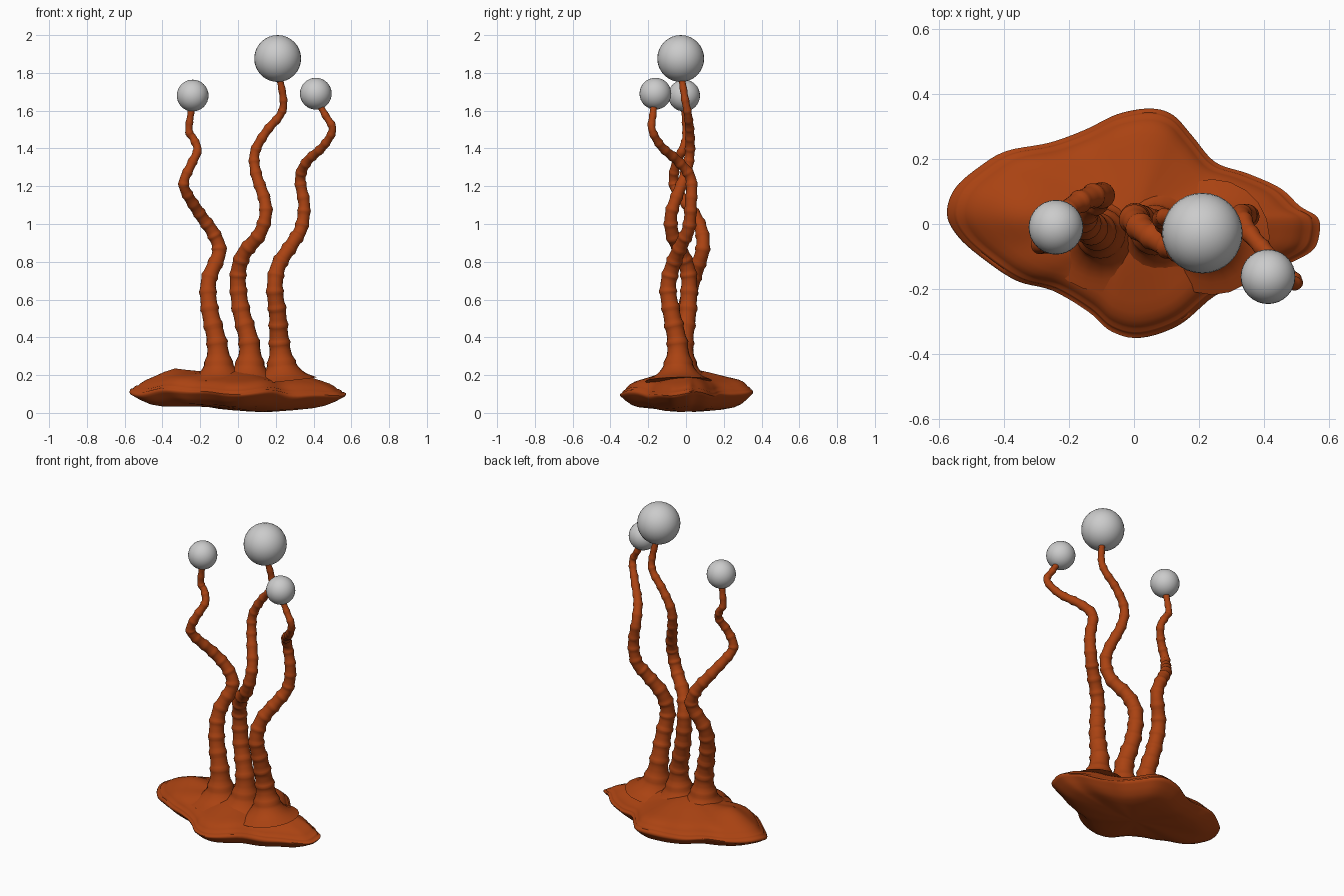
import bpy, bmesh, math
from mathutils import Vector

if "Cube" in bpy.data.objects:
    bpy.data.objects.remove(bpy.data.objects["Cube"])

rust = bpy.data.materials.new("rust")
rust.diffuse_color = (0.40, 0.055, 0.006, 1)
rust.use_nodes = True
rust.node_tree.nodes["Principled BSDF"].inputs["Base Color"].default_value = rust.diffuse_color


def finish(bm, name, mat=None, angle=60):
    bmesh.ops.recalc_face_normals(bm, faces=bm.faces)
    me = bpy.data.meshes.new(name)
    bm.to_mesh(me)
    bm.free()
    ob = bpy.data.objects.new(name, me)
    bpy.context.collection.objects.link(ob)
    if mat:
        me.materials.append(mat)
    bpy.ops.object.select_all(action='DESELECT')
    ob.select_set(True)
    bpy.context.view_layer.objects.active = ob
    bpy.ops.object.shade_smooth_by_angle(angle=math.radians(angle))
    return ob


def spline(pts, steps, closed=False):
    """Catmull-Rom curve through the points."""
    n, out = len(pts), []
    get = (lambda i: pts[i % n]) if closed else (lambda i: pts[max(0, min(n - 1, i))])
    for i in range(n if closed else n - 1):
        a, b, c, d = (get(i + k) for k in (-1, 0, 1, 2))
        for s in range(steps):
            t = s / steps
            out.append(0.5 * (2 * b + (c - a) * t + (2 * a - 5 * b + 4 * c - d) * t * t
                              + (3 * b - a - 3 * c + d) * t ** 3))
    return out if closed else out + [pts[-1]]


def skin(bm, rings):
    """Bridge rings of equal size and close both ends."""
    loops = [[bm.verts.new(p) for p in r] for r in rings]
    n = len(loops[0])
    for a, b in zip(loops, loops[1:]):
        for i in range(n):
            j = (i + 1) % n
            bm.faces.new((a[i], a[j], b[j], b[i]))
    for end in (loops[0], loops[-1]):
        bm.faces.new(end)


# Lumpy base: an outline scaled through a profile of (scale, height)
outline = [(-.575, .03), (-.55, .11), (-.47, .18), (-.39, .225), (-.26, .25), (-.15, .29),
           (-.05, .338), (.05, .355), (.12, .335), (.18, .27), (.25, .19), (.35, .155),
           (.45, .11), (.51, .055), (.565, .02), (.57, -.03), (.55, -.08), (.48, -.12),
           (.36, -.175), (.25, -.22), (.14, -.31), (.02, -.35), (-.07, -.33), (-.14, -.27),
           (-.25, -.205), (-.36, -.175), (-.46, -.11), (-.54, -.04)]
profile = [(.02, .02), (.3, .02), (.55, .025), (.72, .032), (.82, .045), (.91, .068),
           (.97, .088), (.995, .096), (1, .104), (.99, .111), (.965, .114), (.96, .121),
           (.945, .127), (.92, .13), (.9, .142), (.85, .158), (.78, .17), (.68, .18), (.58, .19),
           (.48, .2), (.36, .212), (.24, .222), (.12, .23), (.02, .232)]
edge = spline([Vector((x, y, 0)) for x, y in outline], 5, True)


def lump(x, y, z, s, top):
    a = math.atan2(y / .35, x / .57)
    z -= .022 * x
    z += s * s * (.009 * math.sin(5 * a + 1) + .006 * math.sin(9 * a))
    if top:
        fade = max(0, 1 - s) * 2.2
        z += min(1, fade) * .045 * math.exp(-((x + .36) / .1) ** 2 - (y / .13) ** 2)
        z += min(1, fade) * .022 * math.exp(-((x - .33) / .1) ** 2 - (y / .1) ** 2)
    else:
        z += .014 * math.sin(9 * x + 4 * y + 3.6) * (1 - s * .6)
    return Vector((x, y, max(0, z)))


bm = bmesh.new()
skin(bm, [[lump(p.x * s, p.y * s, z, s, k > 8) for p in edge]
          for k, (s, z) in enumerate(profile)])
finish(bm, "base", rust)


# Ringed wavy stalks with flared feet
def stalk(name, path, r0=.056, r1=.016, sides=20):
    pts = spline([Vector(p) for p in path], 14)
    dist = [0]
    for a, b in zip(pts, pts[1:]):
        dist.append(dist[-1] + (b - a).length)
    side, rings = Vector((1, 0, 0)), []
    for i, p in enumerate(pts):
        t = (pts[min(i + 1, len(pts) - 1)] - pts[max(i - 1, 0)]).normalized()
        side = (side - t * side.dot(t)).normalized()
        up = t.cross(side)
        f = dist[i] / dist[-1]
        r = r0 + (r1 - r0) * f ** .9
        gap = .105 - .03 * f
        d = (dist[i] + .05) % gap - gap / 2
        r *= .97 + .16 * math.exp(-(d / .014) ** 2)
        r += .115 * math.exp(-max(0, p.z - .17) / .055)
        rings.append([p + r * (math.cos(q) * side + math.sin(q) * up)
                      for q in (2 * math.pi * k / sides for k in range(sides))])
    bm = bmesh.new()
    skin(bm, rings)
    finish(bm, name, rust)


stalk("left_stalk", [
    (-.10, -.03, .17), (-.11, -.025, .36), (-.15, 0, .55), (-.155, .035, .70), (-.10, .085, .85),
    (-.13, .085, .95), (-.20, .045, 1.05), (-.275, -.045, 1.17), (-.285, -.065, 1.23),
    (-.25, -.055, 1.31), (-.215, -.02, 1.39), (-.235, 0, 1.45), (-.26, 0, 1.50),
    (-.24, -.01, 1.64)])
stalk("middle_stalk", [
    (.06, -.02, .17), (.06, -.015, .36), (.015, .01, .55), (0, .015, .72), (.03, -.02, .84),
    (.11, -.07, .94), (.145, -.08, 1.04), (.14, -.055, 1.13), (.095, 0, 1.27), (.09, .02, 1.38),
    (.15, .02, 1.49), (.225, .01, 1.58), (.24, -.005, 1.66), (.21, -.03, 1.82)])
stalk("right_stalk", [
    (.24, -.04, .17), (.22, -.045, .36), (.21, -.075, .52), (.195, -.095, .66), (.215, -.07, .78),
    (.29, -.02, .90), (.335, .015, .98), (.35, .025, 1.10), (.33, .025, 1.24), (.365, -.04, 1.33),
    (.45, -.13, 1.41), (.50, -.18, 1.50), (.46, -.175, 1.58), (.41, -.165, 1.67)])

# Balls on the tips
for name, pos, r in (("left_ball", (-.24, -.01, 1.68), .084),
                     ("middle_ball", (.21, -.028, 1.876), .124),
                     ("right_ball", (.412, -.162, 1.69), .084)):
    bm = bmesh.new()
    bmesh.ops.create_uvsphere(bm, u_segments=32, v_segments=16, radius=r)
    bmesh.ops.translate(bm, vec=pos, verts=bm.verts)
    finish(bm, name)
